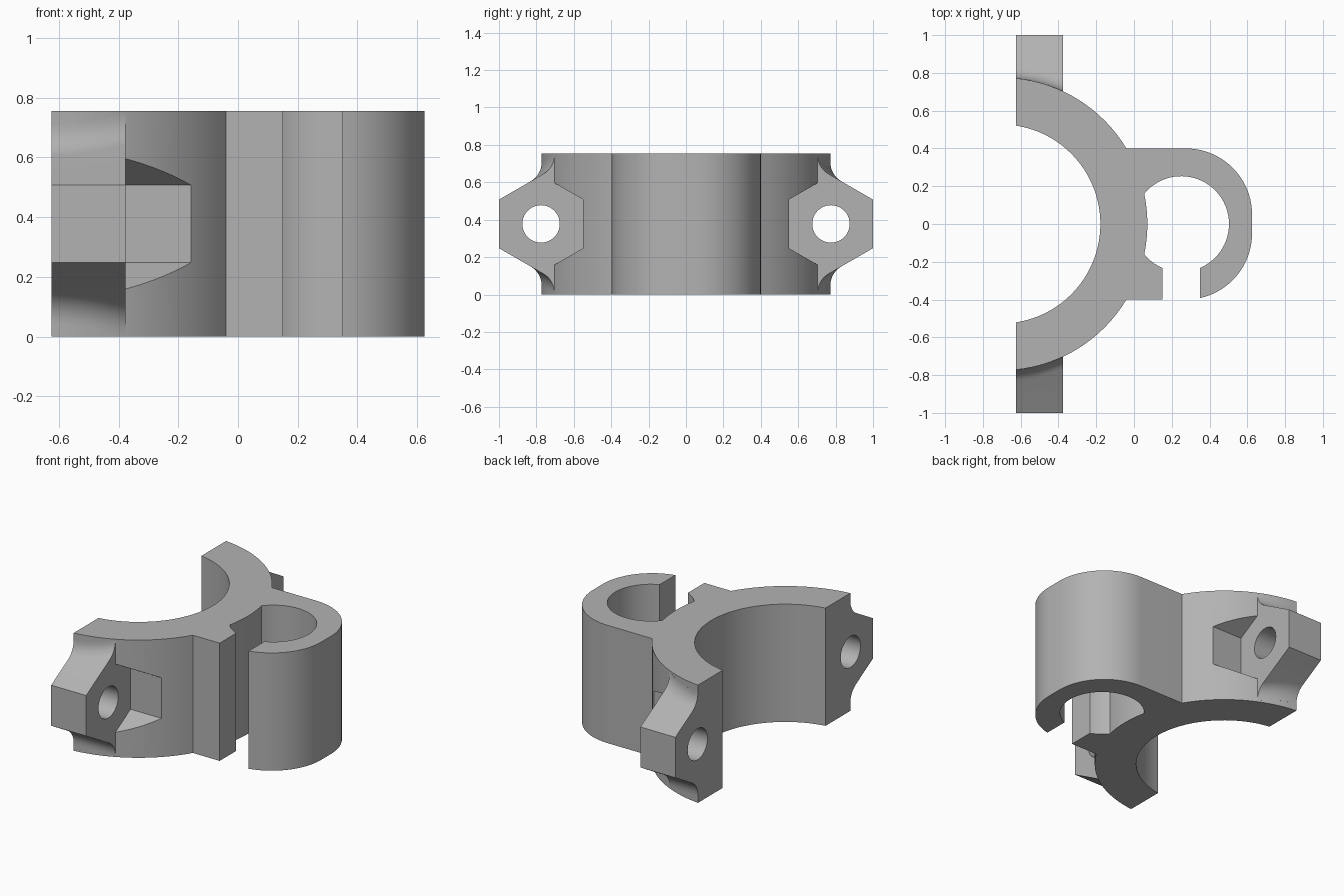
import bpy, bmesh
from math import cos, sin, tan, pi, sqrt, asin, acos, atan2, radians

if "Cube" in bpy.data.objects:
    bpy.data.objects.remove(bpy.data.objects["Cube"], do_unlink=True)

# Main dimensions
H = 0.755                            # height
RING_X, RI, RO = -0.705, 0.527, 0.776  # half ring
CUT_X = -0.625                       # flat mating face
CLIP_X, CLIP_R = 0.25, 0.253         # open clip bore
SIDE_Y, CORNER = 0.40, 0.35          # clip outer block
LUG_X, LUG_Y, MID = -0.377, 0.775, H / 2
APOTHEM = 0.225

grey = bpy.data.materials.new("light grey")
grey.use_nodes = True
colour = (0.45, 0.45, 0.45, 1)
grey.diffuse_color = colour
grey.node_tree.nodes["Principled BSDF"].inputs["Base Color"].default_value = colour


def arc(cx, cy, r, a, b, n):
    return [(cx + r * cos(a + (b - a) * i / n), cy + r * sin(a + (b - a) * i / n))
            for i in range(n + 1)]


def loft(name, sections):
    """Solid skinned through equal-length point loops, capped at both ends."""
    bm = bmesh.new()
    loops = [[bm.verts.new(p) for p in s] for s in sections]
    for a, b in zip(loops, loops[1:]):
        for i in range(len(a)):
            j = (i + 1) % len(a)
            bm.faces.new((a[i], a[j], b[j], b[i]))
    bm.faces.new(loops[0])
    bm.faces.new(loops[-1])
    bmesh.ops.recalc_face_normals(bm, faces=bm.faces)
    mesh = bpy.data.meshes.new(name)
    bm.to_mesh(mesh)
    bm.free()
    mesh.materials.append(grey)
    ob = bpy.data.objects.new(name, mesh)
    bpy.context.collection.objects.link(ob)
    return ob


def prism_x(name, y, r, n, x0, x1):
    """Regular prism along x with a corner pointing up."""
    pts = arc(y, MID, r, pi / 2, pi / 2 + 2 * pi, n)[:-1]
    return loft(name, [[(x, p, q) for p, q in pts] for x in (x0, x1)])


def combine(target, tool, operation):
    mod = target.modifiers.new(operation, 'BOOLEAN')
    mod.operation, mod.solver, mod.object = operation, 'EXACT', tool
    bpy.context.view_layer.objects.active = target
    bpy.ops.object.modifier_apply(modifier=mod.name)
    bpy.data.objects.remove(tool, do_unlink=True)


# Bracket outline: half ring joined to the open clip
cut_out = acos((CUT_X - RING_X) / RO)
cut_in = acos((CUT_X - RING_X) / RI)
join = asin(SIDE_Y / RO)
d = CLIP_X - RING_X
meet_x = RING_X + (d * d + RO * RO - CLIP_R * CLIP_R) / (2 * d)
meet_y = sqrt(RO ** 2 - (meet_x - RING_X) ** 2)
meet_ring = asin(meet_y / RO)
meet_clip = atan2(meet_y, meet_x - CLIP_X)
gap = acos(0.1 / CLIP_R)             # half width of the mouth
fx, fy = 0.625 - CORNER, SIDE_Y - CORNER

outline = arc(RING_X, 0, RO, cut_out, join, 16)
outline += arc(fx, fy, CORNER, pi / 2, 0, 20)
outline += arc(fx, -fy, CORNER, 0, -acos((CLIP_X + 0.1 - fx) / CORNER), 18)
outline += arc(CLIP_X, 0, CLIP_R, -gap, meet_clip, 40)
outline += arc(RING_X, 0, RO, meet_ring, -meet_ring, 8)[1:-1]
outline += arc(CLIP_X, 0, CLIP_R, 2 * pi - meet_clip, 2 * pi - (pi - gap), 8)
outline += [(CLIP_X - 0.1, -SIDE_Y)]
outline += arc(RING_X, 0, RO, -join, -cut_out, 16)
outline += arc(RING_X, 0, RI, -cut_in, cut_in, 48)
bracket = loft("clip_bracket", [[(x, y, z) for x, y in outline] for z in (0, H)])


# Bolt lugs: sloped blocks blended into the ring with a fillet
def lug_section(x, side):
    ring_y = sqrt(RO ** 2 - (x - RING_X) ** 2)
    edge = APOTHEM * tan(pi / 6)
    corner = edge + (1 - ring_y) * tan(pi / 6)
    t = 0.068                        # fillet tangent length
    r = t / tan(pi / 6)
    blend = arc(ring_y + r, corner + t, r, radians(240), pi, 8)
    upper = [(1, edge)] + blend + [(ring_y - 0.06, corner + t)]
    pts = upper + [(y, -z) for y, z in reversed(upper)]
    return [(x, side * y, MID + z) for y, z in pts]


for side in (1, -1):
    steps = [CUT_X + (LUG_X - CUT_X) * i / 10 for i in range(11)]
    combine(bracket, loft("lug", [lug_section(x, side) for x in steps]), 'UNION')

# Hexagonal nut pockets and bolt holes
for side in (1, -1):
    combine(bracket, prism_x("pocket", side * LUG_Y, APOTHEM / cos(pi / 6), 6, LUG_X, 0.0),
            'DIFFERENCE')
    combine(bracket, prism_x("hole", side * LUG_Y, 0.1, 40, -0.8, 0.0), 'DIFFERENCE')

bpy.ops.object.select_all(action='DESELECT')
bracket.select_set(True)
bpy.context.view_layer.objects.active = bracket
bpy.ops.object.shade_smooth_by_angle(angle=radians(25))
